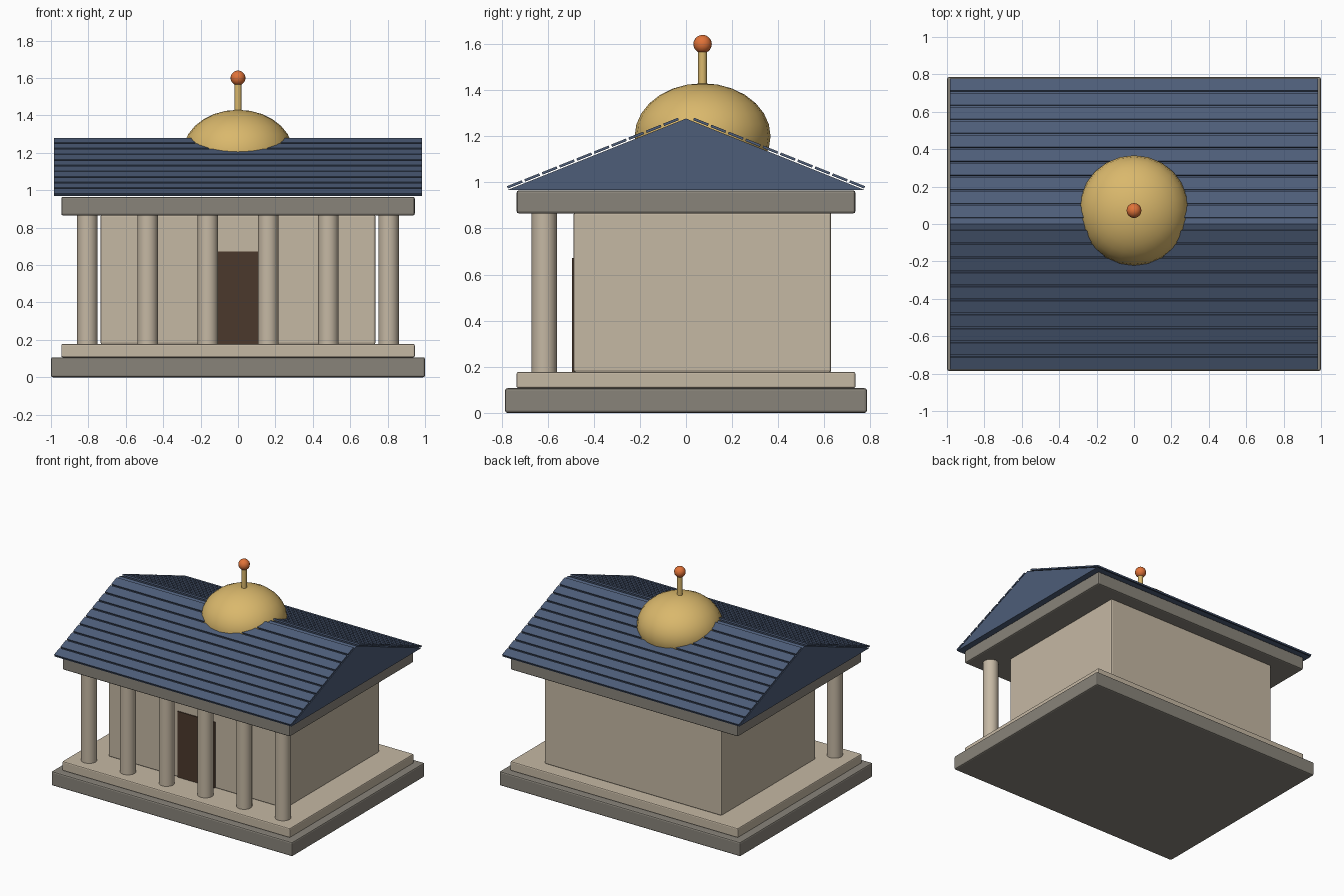
import bpy, bmesh, math

if "Cube" in bpy.data.objects:
    bpy.data.objects.remove(bpy.data.objects["Cube"])


def material(name, color):
    m = bpy.data.materials.new(name)
    m.diffuse_color = (*color, 1)
    m.use_nodes = True
    m.node_tree.nodes["Principled BSDF"].inputs["Base Color"].default_value = m.diffuse_color
    return m


STONE = material("pale_stone", (0.56, 0.48, 0.37))
GREY = material("dark_stone", (0.25, 0.23, 0.195))
BLUE = material("roof_blue", (0.075, 0.11, 0.19))
GOLD = material("gold", (0.70, 0.48, 0.15))
BROWN = material("door_brown", (0.07, 0.04, 0.025))
ORANGE = material("orange", (0.75, 0.17, 0.04))


def add_mesh(name, bm, mat):
    me = bpy.data.meshes.new(name)
    bmesh.ops.recalc_face_normals(bm, faces=bm.faces)
    bm.to_mesh(me)
    bm.free()
    ob = bpy.data.objects.new(name, me)
    bpy.context.collection.objects.link(ob)
    me.materials.append(mat)
    return ob


def smooth(ob):
    bpy.ops.object.select_all(action='DESELECT')
    ob.select_set(True)
    bpy.context.view_layer.objects.active = ob
    bpy.ops.object.shade_smooth_by_angle(angle=math.radians(40))


def box(name, x, y, z, mat, bevel=0.0):
    """Box from (min, max) ranges on each axis."""
    bm = bmesh.new()
    bmesh.ops.create_cube(bm, size=1)
    for v in bm.verts:
        v.co = [(r[0] + r[1]) / 2 + c * (r[1] - r[0]) for c, r in zip(v.co, (x, y, z))]
    ob = add_mesh(name, bm, mat)
    if bevel:
        mod = ob.modifiers.new("bevel", 'BEVEL')
        mod.width = bevel
        mod.segments = 2
    return ob


def cylinder(name, x, y, z0, z1, radius, sides, mat):
    bm = bmesh.new()
    bmesh.ops.create_cone(bm, cap_ends=True, segments=sides, radius1=radius,
                          radius2=radius, depth=z1 - z0)
    ob = add_mesh(name, bm, mat)
    ob.location = (x, y, (z0 + z1) / 2)
    smooth(ob)
    return ob


def ball(name, loc, radius, mat, segs, rings, squash=1.0):
    bm = bmesh.new()
    bmesh.ops.create_uvsphere(bm, u_segments=segs, v_segments=rings, radius=radius)
    ob = add_mesh(name, bm, mat)
    ob.location = loc
    ob.scale.z = squash
    smooth(ob)
    return ob


# Stepped base, hall, door and entablature
box("base_step", (-1, 1), (-0.785, 0.785), (0, 0.107), GREY, 0.01)
box("upper_step", (-0.945, 0.945), (-0.735, 0.735), (0.107, 0.178), STONE, 0.008)
box("hall", (-0.735, 0.735), (-0.488, 0.63), (0.175, 0.87), STONE, 0.01)
box("door", (-0.155, 0.155), (-0.495, -0.46), (0.176, 0.672), BROWN)
box("entablature", (-0.945, 0.945), (-0.735, 0.735), (0.865, 0.965), GREY, 0.01)

# Front row of columns
for i in range(6):
    cylinder(f"column_{i + 1}", -0.805 + i * 0.322, -0.615, 0.175, 0.868, 0.055, 16, STONE)

# Roof prism
HALF, EAVE, RIDGE = 0.772, 0.968, 1.277
bm = bmesh.new()
tri = [bm.verts.new((-0.983, y, z)) for y, z in ((-HALF, EAVE), (HALF, EAVE), (0, RIDGE))]
face = bm.faces.new(tri)
ext = bmesh.ops.extrude_face_region(bm, geom=[face])
bmesh.ops.translate(bm, vec=(1.966, 0, 0),
                    verts=[g for g in ext["geom"] if isinstance(g, bmesh.types.BMVert)])
add_mesh("roof", bm, BLUE)

# Roof slats on both slopes
angle = math.atan2(RIDGE - EAVE, HALF)
length = 0.064 / math.cos(angle)
for side in (-1, 1):
    for i in range(10):
        y = 0.065 + i * 0.0753
        z = RIDGE - y * math.tan(angle) + 0.0115
        s = box(f"roof_slat_{'front' if side < 0 else 'back'}_{i + 1}", (-0.983, 0.983),
                (-length / 2, length / 2), (-0.0055, 0.0055), BLUE)
        s.location = (0, side * y, z)
        s.rotation_euler.x = -side * angle

# Dome with finial
ball("dome", (0, 0.072, 1.2), 0.295, GOLD, 24, 14, 0.78)
cylinder("finial_rod", 0, 0.072, 1.38, 1.59, 0.019, 12, GOLD)
ball("finial_ball", (0, 0.072, 1.6), 0.04, ORANGE, 16, 10)
